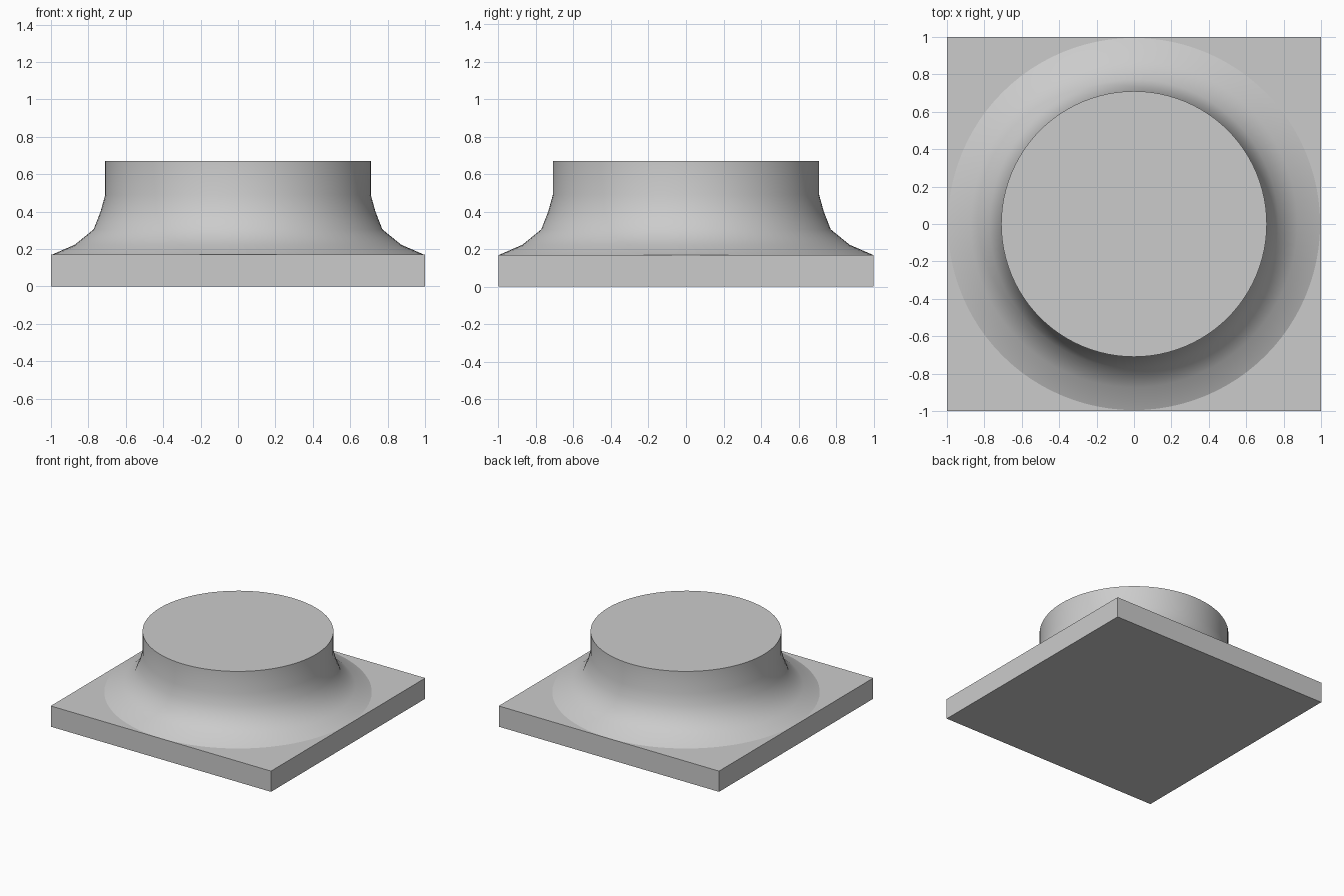
import bpy, bmesh, math

if "Cube" in bpy.data.objects:
    bpy.data.objects.remove(bpy.data.objects["Cube"])

SEGMENTS = 96
BASE_TOP = 0.17

# Square plinth
bpy.ops.mesh.primitive_cube_add(size=1, location=(0, 0, BASE_TOP / 2))
plinth = bpy.context.object
plinth.name = "square_plinth"
plinth.scale = (2, 2, BASE_TOP)
bpy.ops.object.transform_apply(location=True, rotation=False, scale=True)

# Flared round column foot: (radius, height) profile turned about z
profile = [(0.995, BASE_TOP), (0.873, 0.223), (0.772, 0.305),
           (0.735, 0.40), (0.71, 0.49), (0.71, 0.67)]
bm = bmesh.new()
rings = []
for r, z in profile:
    rings.append([bm.verts.new((r * math.cos(2 * math.pi * i / SEGMENTS),
                                r * math.sin(2 * math.pi * i / SEGMENTS), z))
                  for i in range(SEGMENTS)])
for lower, upper in zip(rings, rings[1:]):
    for i in range(SEGMENTS):
        j = (i + 1) % SEGMENTS
        bm.faces.new((lower[i], lower[j], upper[j], upper[i]))
# Flat top disc
bm.faces.new(rings[-1])
mesh = bpy.data.meshes.new("flared_column")
bm.to_mesh(mesh)
bm.free()
column = bpy.data.objects.new("flared_column", mesh)
bpy.context.collection.objects.link(column)

# Smooth flare, crisp top rim
bpy.ops.object.select_all(action='DESELECT')
column.select_set(True)
bpy.context.view_layer.objects.active = column
bpy.ops.object.shade_smooth_by_angle(angle=math.radians(40))
